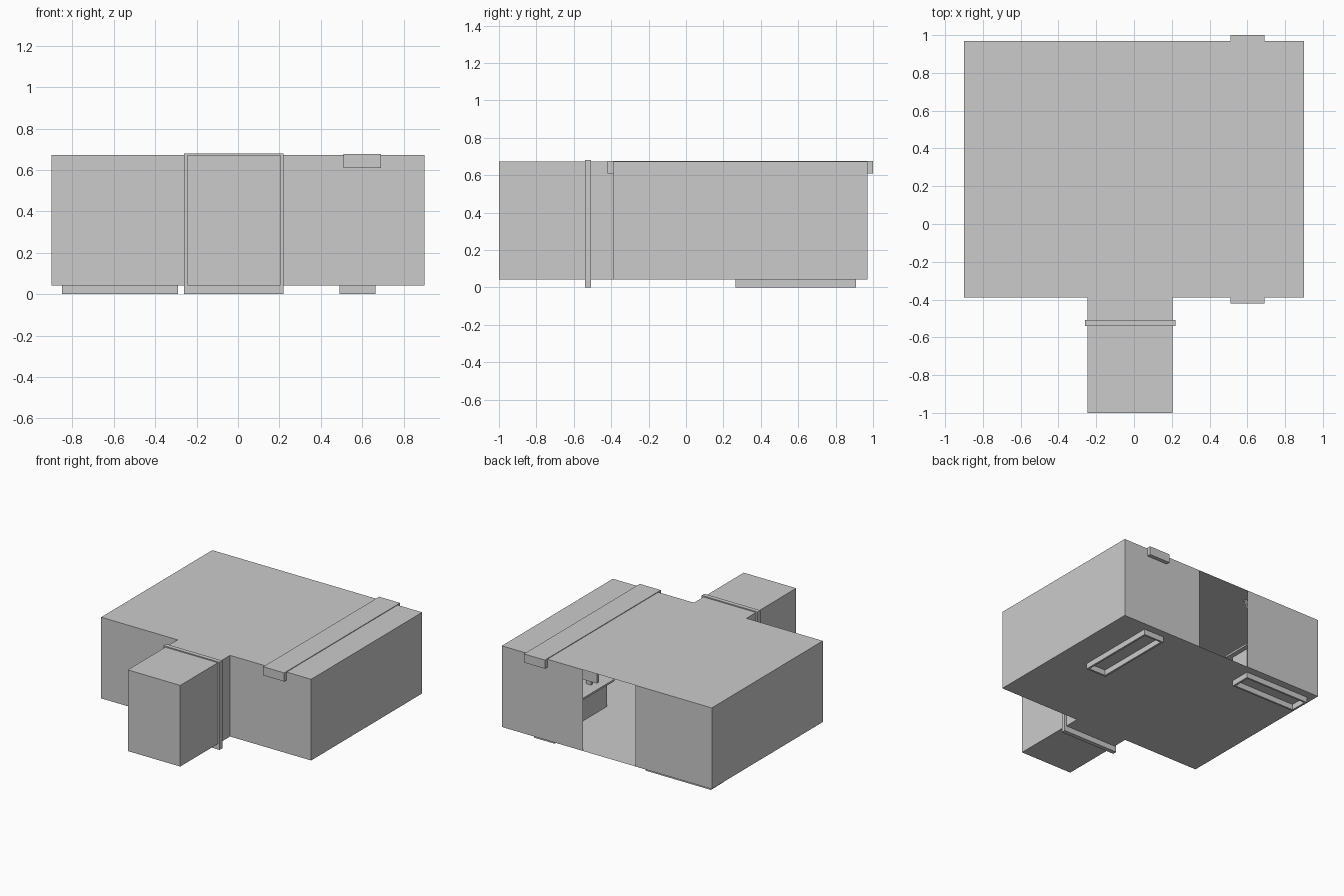
import bpy, bmesh

if "Cube" in bpy.data.objects:
    bpy.data.objects.remove(bpy.data.objects["Cube"])


def make_object(name, bm):
    bmesh.ops.recalc_face_normals(bm, faces=bm.faces)
    mesh = bpy.data.meshes.new(name)
    bm.to_mesh(mesh)
    bm.free()
    obj = bpy.data.objects.new(name, mesh)
    bpy.context.collection.objects.link(obj)
    return obj


def add_box(bm, x, y, z):
    verts = bmesh.ops.create_cube(bm, size=1)["verts"]
    for v in verts:
        v.co = [r[0] if c < 0 else r[1] for c, r in zip(v.co, (x, y, z))]


def box(name, x, y, z):
    bm = bmesh.new()
    add_box(bm, x, y, z)
    return make_object(name, bm)


def extrude_profile(name, points, offset, open_edges=()):
    """Extrude a closed outline; open_edges lists side faces left out."""
    bm = bmesh.new()
    a = [bm.verts.new(p) for p in points]
    b = [bm.verts.new([c + o for c, o in zip(p, offset)]) for p in points]
    bm.faces.new(a)
    bm.faces.new(b)
    n = len(a)
    for i in range(n):
        if i not in open_edges:
            j = (i + 1) % n
            bm.faces.new((a[i], a[j], b[j], b[i]))
    return make_object(name, bm)


def hollow_base(name, x, y, z, t=0.015):
    """Four thin panels forming an open pedestal."""
    bm = bmesh.new()
    bm_pts = []
    for (x0, x1, y0, y1) in ((x[0], x[1], y[0], y[1]),
                             (x[0] + t, x[1] - t, y[0] + t, y[1] - t)):
        for h in z:
            bm_pts.append([bm.verts.new((px, py, h)) for px, py in
                           ((x0, y0), (x1, y0), (x1, y1), (x0, y1))])
    ob, ot, ib, it = bm_pts
    for i in range(4):
        j = (i + 1) % 4
        for p, q in ((ob, ot), (ot, it), (it, ib), (ib, ob)):
            bm.faces.new((p[i], p[j], q[j], q[i]))
    return make_object(name, bm)


# Room shell with entrance corridor and full-height opening at the back
plan = [(-0.9, -0.39), (-0.245, -0.39), (-0.245, -1), (0.205, -1),
        (0.205, -0.39), (0.9, -0.39), (0.9, 0.97), (0.205, 0.97),
        (-0.245, 0.97), (-0.9, 0.97)]
extrude_profile("room_shell", [(x, y, 0.043) for x, y in plan],
                (0, 0, 0.629), open_edges=(7,))

# Door frame around the corridor
bm = bmesh.new()
depth = (-0.54, -0.507)
for x in ((-0.26, -0.235), (0.195, 0.22)):
    add_box(bm, x, depth, (0.0, 0.68))
for z in ((0.0, 0.05), (0.66, 0.68)):
    add_box(bm, (-0.235, 0.195), depth, z)
make_object("door_frame", bm)

# Ceiling beam running front to back
box("ceiling_beam", (0.51, 0.69), (-0.42, 1.0), (0.61, 0.677))

# Counters: hollow bases with overhanging tops
for name, x, y in (("side_counter", (0.49, 0.665), (0.265, 0.91)),
                   ("back_counter", (-0.85, -0.29), (0.75, 0.91))):
    hollow_base(name + "_base", x, y, (0.0, 0.235))
    o = 0.037
    box(name + "_top", (x[0] - o, x[1] + o), (y[0] - o, y[1] + o),
        (0.235, 0.25))

# Display standing on the side counter
box("display_panel", (0.475, 0.63), (0.39, 0.413), (0.28, 0.42))
box("display_stand", (0.53, 0.575), (0.385, 0.405), (0.25, 0.30))

# Tilted board hanging above the back counter
extrude_profile("tilted_board",
                [(-0.54, 0.85, 0.672), (-0.54, 0.862, 0.672),
                 (-0.54, 0.94, 0.47), (-0.54, 0.928, 0.467)],
                (0.23, 0, 0))
